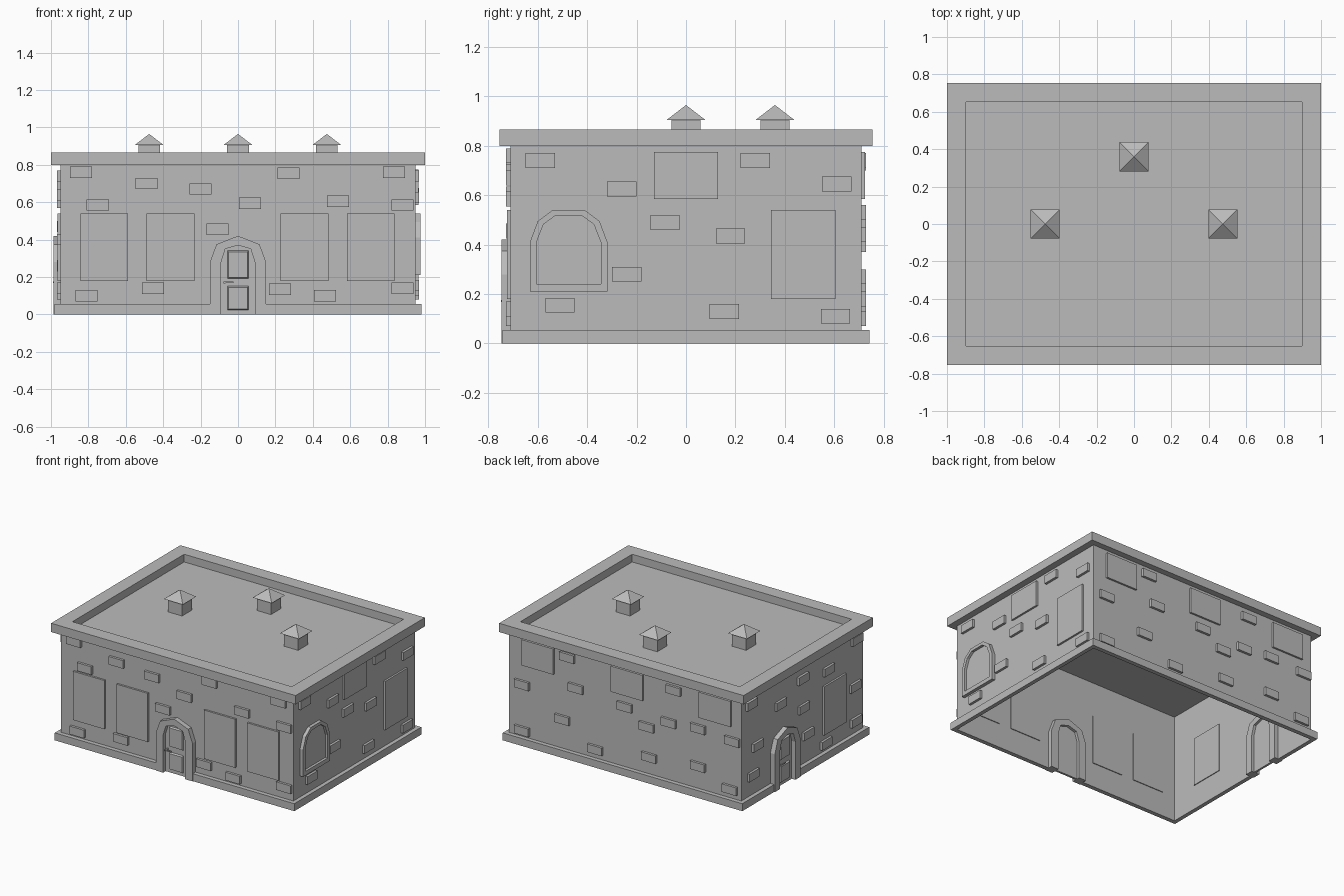
import bpy
import bmesh
from mathutils import Vector

start_cube = bpy.data.objects.get("Cube")
if start_cube:
    bpy.data.objects.remove(start_cube, do_unlink=True)

# One stone colour for the whole building
stone = bpy.data.materials.new("grey_stone")
stone.use_nodes = True
GREY = (0.5, 0.5, 0.5, 1)
stone.diffuse_color = GREY
stone.node_tree.nodes["Principled BSDF"].inputs["Base Color"].default_value = GREY

HALF_X, HALF_Y, WALL_TOP = 0.95, 0.71, 0.8
BASE_X, BASE_Y, BASE_TOP = 0.98, 0.742, 0.055

# Each wall: direction running to the viewer's right, outward direction, distance
WALLS = {
    "front": (Vector((1, 0, 0)), Vector((0, -1, 0)), HALF_Y),
    "right": (Vector((0, 1, 0)), Vector((1, 0, 0)), HALF_X),
    "back": (Vector((-1, 0, 0)), Vector((0, 1, 0)), HALF_Y),
    "left": (Vector((0, -1, 0)), Vector((-1, 0, 0)), HALF_X),
}


def finish(name, bm):
    bmesh.ops.recalc_face_normals(bm, faces=bm.faces)
    mesh = bpy.data.meshes.new(name)
    bm.to_mesh(mesh)
    bm.free()
    mesh.materials.append(stone)
    obj = bpy.data.objects.new(name, mesh)
    bpy.context.collection.objects.link(obj)
    return obj


def box(bm, low, high):
    low, high = Vector(low), Vector(high)
    made = bmesh.ops.create_cube(bm, size=1)["verts"]
    for v in made:
        v.co = (low + high) / 2 + v.co * (high - low)
    return made


def place(bm, wall, points, depth):
    along, out, dist = WALLS[wall]
    return [bm.verts.new(along * u + out * (dist + depth) + Vector((0, 0, z)))
            for u, z in points]


def plate(bm, wall, points, inner, outer, chamfer=0):
    """Extruded outline on a wall, optionally with a narrower outer face."""
    mid_u = sum(p[0] for p in points) / len(points)
    mid_z = sum(p[1] for p in points) / len(points)
    small = [(u - chamfer * (1 if u > mid_u else -1),
              z - chamfer * (1 if z > mid_z else -1)) for u, z in points]
    a, b = place(bm, wall, points, inner), place(bm, wall, small, outer)
    bm.faces.new(a)
    bm.faces.new(b)
    for i in range(len(a)):
        j = (i + 1) % len(a)
        bm.faces.new((a[i], a[j], b[j], b[i]))


def frame(bm, wall, outside, inside, inner, outer, closed):
    """Band between two matching outlines."""
    rings = [place(bm, wall, pts, d) for pts, d in
             ((outside, inner), (outside, outer), (inside, outer), (inside, inner))]
    n = len(outside)
    for i in range(n if closed else n - 1):
        j = (i + 1) % n
        for k in range(4):
            a, b = rings[k], rings[(k + 1) % 4]
            bm.faces.new((a[i], a[j], b[j], b[i]))
    if not closed:
        for i in (0, n - 1):
            bm.faces.new([r[i] for r in rings])


def rect(u0, u1, z0, z1):
    return [(u0, z0), (u1, z0), (u1, z1), (u0, z1)]


def mirrored(half, centre):
    """Full outline from its left half, bottom to top."""
    other = [(-u, z) for u, z in reversed(half) if u != 0]
    return [(centre + u, z) for u, z in half + other]


# Hollow wall shell, open below
bm = bmesh.new()
box(bm, (-HALF_X, -HALF_Y, 0), (HALF_X, HALF_Y, WALL_TOP))
bm.normal_update()
bmesh.ops.delete(bm, geom=[f for f in bm.faces if abs(f.normal.z) > 0.5],
                 context="FACES")
finish("walls", bm)

# Plinth strips, leaving gaps for the two doors
DOOR_GAP = 0.15
DOORS = {"front": 0.0, "left": -0.22}
bm = bmesh.new()
for wall in WALLS:
    long_side = wall in ("front", "back")
    end = BASE_X if long_side else HALF_Y
    out = (BASE_Y - HALF_Y) if long_side else (BASE_X - HALF_X)
    if wall in DOORS:
        c = DOORS[wall]
        spans = [(-end, c - DOOR_GAP), (c + DOOR_GAP, end)]
    else:
        spans = [(-end, end)]
    for u0, u1 in spans:
        plate(bm, wall, rect(u0, u1, 0, BASE_TOP), 0, out)
finish("plinth", bm)

# Flat roof with a raised rim
bm = bmesh.new()
box(bm, (-1, -0.755, WALL_TOP), (1, 0.755, 0.865))
bm.normal_update()
top = max(bm.faces, key=lambda f: f.calc_center_median().z)
bmesh.ops.inset_region(bm, faces=[top], thickness=0.145)
floor = bmesh.ops.extrude_discrete_faces(bm, faces=[top])["faces"][0]
for v in floor.verts:
    v.co.z = 0.808
finish("roof", bm)

# Roof vents with pyramid caps
for name, x, y in (("left", 0.475, 0), ("middle", 0, 0.36), ("right", -0.475, 0)):
    bm = bmesh.new()
    box(bm, (x - 0.058, y - 0.058, 0.806), (x + 0.058, y + 0.058, 0.905))
    s = 0.078
    corners = [bm.verts.new((x + a * s, y + b * s, 0.905))
               for a, b in ((-1, -1), (1, -1), (1, 1), (-1, 1))]
    peak = bm.verts.new((x, y, 0.965))
    bm.faces.new(corners)
    for i in range(4):
        bm.faces.new((corners[i], corners[(i + 1) % 4], peak))
    finish("roof_vent_" + name, bm)

# Blank rectangular windows: centre, half width, bottom, top
WINDOWS = {
    "front": [(u, 0.128, 0.18, 0.54) for u in (-0.715, -0.36, 0.355, 0.71)],
    "right": [(0, 0.13, 0.585, 0.775), (0.475, 0.13, 0.18, 0.54)],
    "back": [(u, 0.13, 0.585, 0.775) for u in (-0.71, 0.02, 0.74)],
    "left": [(0.37, 0.13, 0.18, 0.54)],
}
for wall, items in WINDOWS.items():
    bm = bmesh.new()
    for u, half, z0, z1 in items:
        plate(bm, wall, rect(u - half, u + half, z0, z1), -0.006, 0.014)
    finish(wall + "_windows", bm)

# Arched window on the right wall
bm = bmesh.new()
arch_out = mirrored([(-0.157, 0.21), (-0.157, 0.41), (-0.125, 0.495), (-0.065, 0.54)], -0.475)
arch_in = mirrored([(-0.13, 0.24), (-0.13, 0.41), (-0.102, 0.482), (-0.054, 0.517)], -0.475)
frame(bm, "right", arch_out, arch_in, -0.01, 0.025, True)
plate(bm, "right", arch_in, -0.005, 0.006)
finish("arched_window", bm)

# Doors with pointed surrounds, two panels and a lever
for wall, c in DOORS.items():
    outside = mirrored([(-0.15, 0), (-0.15, 0.28), (-0.115, 0.375), (0, 0.42)], c)
    inside = mirrored([(-0.09, 0), (-0.09, 0.28), (-0.068, 0.35), (0, 0.37)], c)
    bm = bmesh.new()
    frame(bm, wall, outside, inside, -0.03, 0.036, False)
    finish(wall + "_door_surround", bm)
    bm = bmesh.new()
    plate(bm, wall, inside, -0.01, 0.006)
    for z0, z1 in ((0.02, 0.155), (0.188, 0.345)):
        plate(bm, wall, rect(c - 0.06, c + 0.06, z0, z1), 0, 0.018, 0.01)
    finish(wall + "_door", bm)
    bm = bmesh.new()
    plate(bm, wall, rect(c - 0.078, c - 0.068, 0.165, 0.175), 0, 0.036)
    plate(bm, wall, rect(c - 0.078, c - 0.025, 0.167, 0.175), 0.03, 0.038)
    finish(wall + "_door_handle", bm)

# Scattered raised bricks
FRONT_BRICKS = [(-.84, .76), (-.75, .585), (-.49, .7), (-.2, .67), (-.11, .455),
                (.27, .755), (.065, .595), (.535, .605), (.835, .76), (.88, .585),
                (.88, .14), (-.81, .1), (-.455, .14), (.225, .135), (.465, .1)]
RIGHT_BRICKS = [(-.59, .74), (-.26, .625), (-.085, .49), (.28, .74), (.61, .645),
                (.18, .435), (-.24, .28), (-.51, .155), (.155, .13), (.605, .11)]
BACK_BRICKS = [(-.84, .44), (-.84, .1), (-.47, .74), (-.51, .27), (-.4, .53),
               (-.24, .12), (0, .5), (.18, .4), (.2, .18), (.4, .73),
               (.36, .48), (.6, .22), (.6, .5), (.86, .12), (.88, .48)]
LEFT_BRICKS = [(-.6, .73), (-.53, .4), (-.58, .2), (-.26, .6), (0, .69),
               (.01, .47), (.06, .26), (.3, .64), (.63, .74), (.61, .4),
               (.62, .14), (.27, .11)]
for wall, bricks in (("front", FRONT_BRICKS), ("right", RIGHT_BRICKS),
                     ("back", BACK_BRICKS), ("left", LEFT_BRICKS)):
    bm = bmesh.new()
    for u, z in bricks:
        plate(bm, wall, rect(u - 0.059, u + 0.059, z - 0.03, z + 0.03), 0, 0.018)
    finish(wall + "_bricks", bm)
